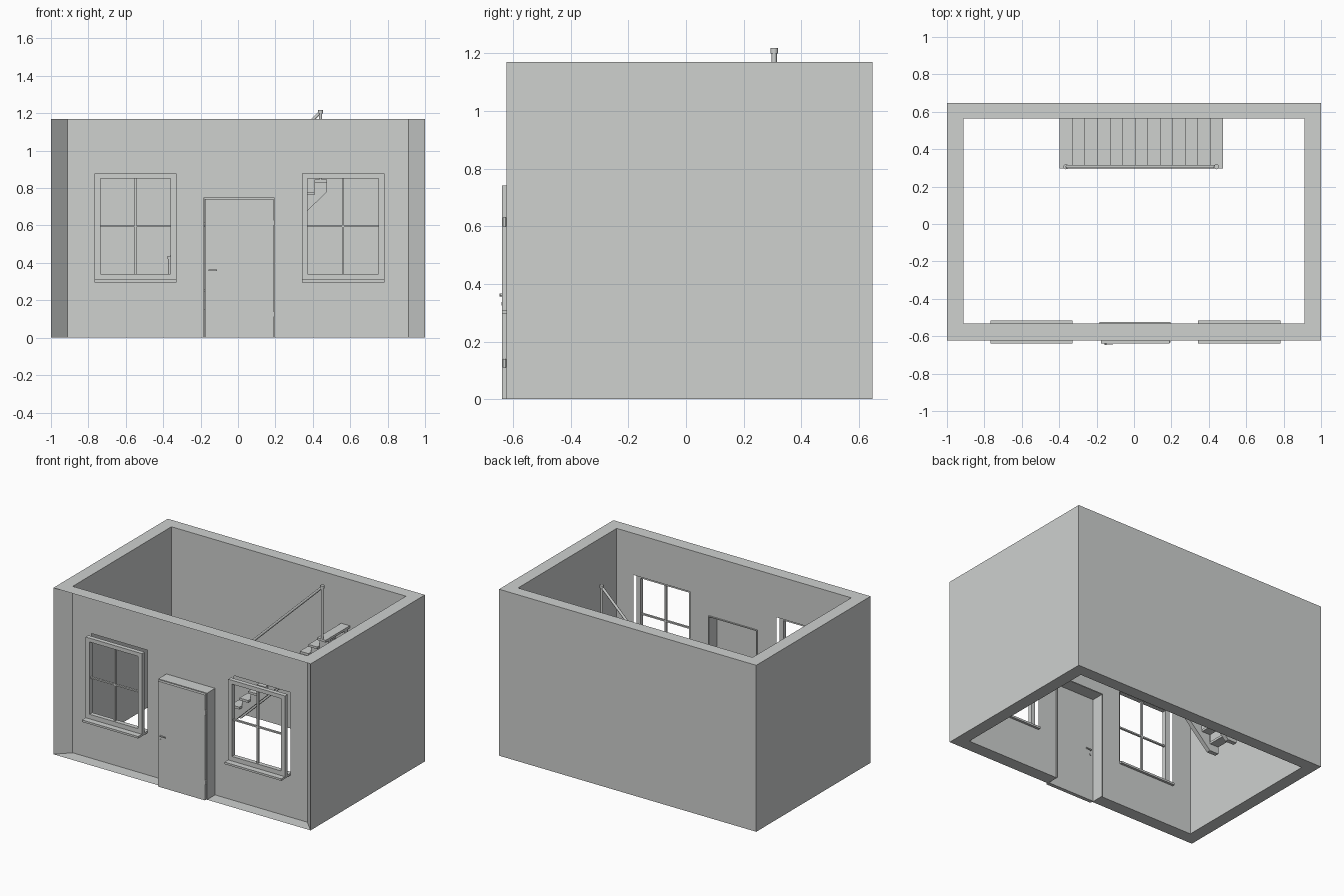
import bpy, bmesh, math
from mathutils import Vector, Matrix

if "Cube" in bpy.data.objects:
    bpy.data.objects.remove(bpy.data.objects["Cube"])

grey = bpy.data.materials.new("pale_grey")
grey.diffuse_color = (0.62, 0.635, 0.625, 1)
grey.use_nodes = True
grey.node_tree.nodes["Principled BSDF"].inputs["Base Color"].default_value = grey.diffuse_color

X0, X1 = 1.0, 0.912                 # outer / inner half width
YF, YFI, YBI, YB = -0.622, -0.533, 0.563, 0.648
H = 1.17
DOOR = (-0.184, 0.195, 0.0, 0.749)
WINDOWS = {"left": (-0.767, -0.329, 0.296, 0.877), "right": (0.341, 0.783, 0.296, 0.877)}


def finish(name, bm, smooth=False):
    me = bpy.data.meshes.new(name)
    bm.to_mesh(me)
    bm.free()
    me.materials.append(grey)
    ob = bpy.data.objects.new(name, me)
    bpy.context.collection.objects.link(ob)
    if smooth:
        bpy.context.view_layer.objects.active = ob
        ob.select_set(True)
        bpy.ops.object.shade_smooth_by_angle(angle=math.radians(40))
        ob.select_set(False)
    return ob


def add_box(bm, x0, x1, y0, y1, z0, z1):
    m = Matrix.Translation(((x0 + x1) / 2, (y0 + y1) / 2, (z0 + z1) / 2))
    bmesh.ops.create_cube(bm, size=1, matrix=m @ Matrix.Diagonal((x1 - x0, y1 - y0, z1 - z0, 1)))


def boxes(name, *dims):
    bm = bmesh.new()
    for d in dims:
        add_box(bm, *d)
    return finish(name, bm)


def prism(name, pts, direction):
    bm = bmesh.new()
    f = bm.faces.new([bm.verts.new(p) for p in pts])
    r = bmesh.ops.extrude_face_region(bm, geom=[f])
    bmesh.ops.translate(bm, vec=direction, verts=[v for v in r["geom"] if isinstance(v, bmesh.types.BMVert)])
    bmesh.ops.recalc_face_normals(bm, faces=bm.faces)
    return finish(name, bm)


def rod(name, a, b, r, n=16):
    a, b = Vector(a), Vector(b)
    d = b - a
    bm = bmesh.new()
    m = Matrix.Translation((a + b) / 2) @ d.to_track_quat('Z', 'Y').to_matrix().to_4x4()
    bmesh.ops.create_cone(bm, cap_ends=True, segments=n, radius1=r, radius2=r, depth=d.length, matrix=m)
    return finish(name, bm, True)


# Side and back walls with mitred ends
up = (0, 0, H)
for name, s in (("left_wall", -1), ("right_wall", 1)):
    prism(name, [(s * X0, YF, 0), (s * X1, YFI, 0), (s * X1, YBI, 0), (s * X0, YB, 0)], up)
prism("back_wall", [(-X0, YB, 0), (-X1, YBI, 0), (X1, YBI, 0), (X0, YB, 0)], up)

# Front wall: open outer side, inner skin with openings, top and bottom strips
bm = bmesh.new()
holes = [DOOR] + list(WINDOWS.values())
xs = sorted({-X1, X1} | {h[i] for h in holes for i in (0, 1)})
zs = sorted({0.0, H} | {h[i] for h in holes for i in (2, 3)})


def quad(*p):
    bm.faces.new([bm.verts.new(q) for q in p])


for xa, xb in zip(xs, xs[1:]):
    for za, zb in zip(zs, zs[1:]):
        cx, cz = (xa + xb) / 2, (za + zb) / 2
        if not any(h[0] < cx < h[1] and h[2] < cz < h[3] for h in holes):
            quad((xa, YFI, za), (xa, YFI, zb), (xb, YFI, zb), (xb, YFI, za))
quad((-X0, YF, H), (X0, YF, H), (X1, YFI, H), (-X1, YFI, H))
for s, dx in ((-1, DOOR[0]), (1, DOOR[1])):
    quad((s * X0, YF, 0), (s * X1, YFI, 0), (dx, YFI, 0), (dx, YF, 0))
bmesh.ops.remove_doubles(bm, verts=bm.verts, dist=1e-5)
finish("front_wall", bm)

# Windows: frame ring, cross bars, inner and outer sills
for side, (a, b, c, d) in WINDOWS.items():
    y0, y1, t = -0.597, -0.566, 0.031
    zb = c + 0.046
    boxes(side + "_window_frame",
          (a, a + t, y0, y1, c, d), (b - t, b, y0, y1, c, d),
          (a + t, b - t, y0, y1, c, zb), (a + t, b - t, y0, y1, d - 0.027, d))
    m, zm = (a + b) / 2, (zb + d - 0.027) / 2
    boxes(side + "_window_bars",
          (m - 0.006, m + 0.006, -0.588, -0.574, zb, d - 0.027),
          (a + t, b - t, -0.588, -0.574, zm - 0.005, zm + 0.005))
    boxes(side + "_window_sills",
          (a, b, -0.638, y0, c, c + 0.014), (a, b, y1, -0.516, c, c + 0.014))

# Door: jamb lining, leaf, hinges, handles
a, b, _, d = DOOR
boxes("door_jamb", (a, a + 0.006, YF, -0.525, 0, d), (b - 0.006, b, YF, -0.525, 0, d),
      (a, b, YF, -0.525, d - 0.006, d))
boxes("door_leaf", (a + 0.008, b - 0.006, -0.638, -0.612, 0, d - 0.008))
for i, z in enumerate((0.125, 0.615)):
    rod("hinge_%d" % i, (b - 0.004, -0.63, z - 0.015), (b - 0.004, -0.63, z + 0.015), 0.005, 12)
for name, face, tip in (("outer", -0.638, -0.648), ("inner", -0.612, -0.598)):
    rod(name + "_handle_stem", (-0.152, face, 0.362), (-0.152, tip, 0.362), 0.005, 12)
    y0, y1 = sorted((tip, tip + (face - tip) * 0.5))
    boxes(name + "_handle_lever", (-0.157, -0.113, y0, y1, 0.358, 0.366))
    y0, y1 = sorted((face, face + (tip - face) * 0.25))
    boxes(name + "_keyhole_plate", (-0.157, -0.147, y0, y1, 0.326, 0.338))

# Staircase: open treads on sawtooth stringers
N, SX0, SX1, STOP = 13, -0.398, 0.475, 0.845
run, rise = (SX1 - SX0) / N, STOP / N
tread = 0.016
boxes("stair_treads", *[(SX0 + i * run, SX0 + (i + 1) * run, 0.296, YBI,
                         (i + 1) * rise - tread, (i + 1) * rise) for i in range(N)])
saw = []
for i in range(N):
    z = (i + 1) * rise - tread
    saw += [(SX0 + i * run, z), (SX0 + (i + 1) * run, z)]
under = STOP - 0.066
saw += [(SX1, under), (SX1 - under * run / rise, 0), (SX0, 0)]
for name, y in (("front_stringer", 0.325), ("rear_stringer", 0.505)):
    prism(name, [(x, y, z) for x, z in saw], (0, 0.03, 0))

# Handrail with two posts and caps
PH, py = 0.373, 0.306
ends = []
for name, i in (("lower", 0), ("upper", N - 1)):
    x, z = SX0 + (i + 0.5) * run, (i + 1) * rise
    rod(name + "_post", (x, py, z), (x, py, z + PH - 0.018), 0.009)
    rod(name + "_post_cap", (x, py, z + PH - 0.018), (x, py, z + PH), 0.0135)
    ends.append((x, py, z + PH - 0.012))
rod("handrail", ends[0], ends[1], 0.009)
